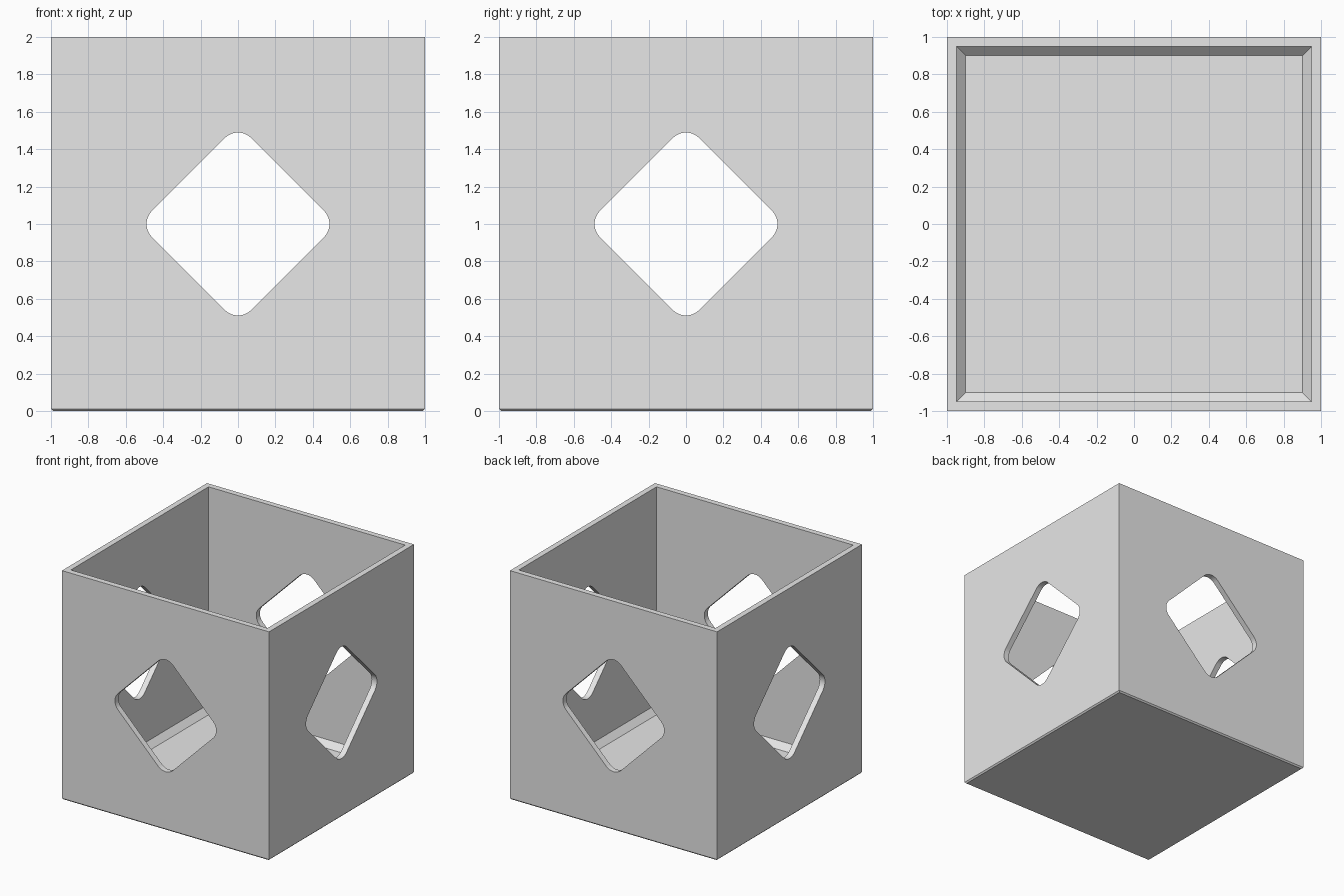
import bpy, bmesh, math
from mathutils import Matrix

if "Cube" in bpy.data.objects:
    bpy.data.objects.remove(bpy.data.objects["Cube"], do_unlink=True)

WALL = 0.05            # wall and floor thickness
INNER_CHAMFER = 0.05   # slope where the walls meet the floor
FOOT_CHAMFER = 0.012   # small slope around the foot

grey = bpy.data.materials.new("plain grey")
grey.use_nodes = True
colour = (0.8, 0.8, 0.8, 1)
grey.diffuse_color = colour
grey.node_tree.nodes["Principled BSDF"].inputs["Base Color"].default_value = colour


def block(name, size, centre, bevel_rule, bevel, segments=1, turn=None):
    """Box whose edges picked by bevel_rule are bevelled."""
    bm = bmesh.new()
    bmesh.ops.create_cube(bm, size=1)
    bmesh.ops.scale(bm, vec=size, verts=bm.verts)
    edges = [e for e in bm.edges if bevel_rule(e)]
    bmesh.ops.bevel(bm, geom=edges, offset=bevel, segments=segments,
                    profile=0.5, affect='EDGES')
    if turn:
        bmesh.ops.transform(bm, matrix=turn, verts=bm.verts)
    bmesh.ops.translate(bm, vec=centre, verts=bm.verts)
    mesh = bpy.data.meshes.new(name)
    bm.to_mesh(mesh)
    bm.free()
    mesh.materials.append(grey)
    obj = bpy.data.objects.new(name, mesh)
    bpy.context.collection.objects.link(obj)
    return obj


def bottom(e):
    return all(v.co.z < 0 for v in e.verts)


def lengthwise(e):
    return abs(e.verts[0].co.y - e.verts[1].co.y) > 1


# Outer box with a chamfered foot
box = block("open_box", (2, 2, 2), (0, 0, 1), bottom, FOOT_CHAMFER)

# Cavity, open at the top
inside = 2 - 2 * WALL
cutters = [block("cavity_cutter", (inside, inside, 2.2), (0, 0, WALL + 1.1),
                 bottom, INNER_CHAMFER)]

# Rounded diamond windows through both pairs of walls
for name, angle in (("front_back", 0), ("left_right", math.pi / 2)):
    turn = Matrix.Rotation(angle, 4, 'Z') @ Matrix.Rotation(math.pi / 4, 4, 'Y')
    cutters.append(block(name + "_window_cutter", (0.75, 3, 0.75), (0, 0, 1),
                         lengthwise, 0.1, 10, turn))

bpy.ops.object.select_all(action='DESELECT')
bpy.context.view_layer.objects.active = box
box.select_set(True)
for cutter in cutters:
    cutter.hide_render = True
    mod = box.modifiers.new(cutter.name, 'BOOLEAN')
    mod.operation = 'DIFFERENCE'
    mod.solver = 'EXACT'
    mod.object = cutter
    bpy.ops.object.modifier_apply(modifier=mod.name)
    bpy.data.objects.remove(cutter, do_unlink=True)

bpy.ops.object.shade_smooth_by_angle(angle=math.radians(30))
